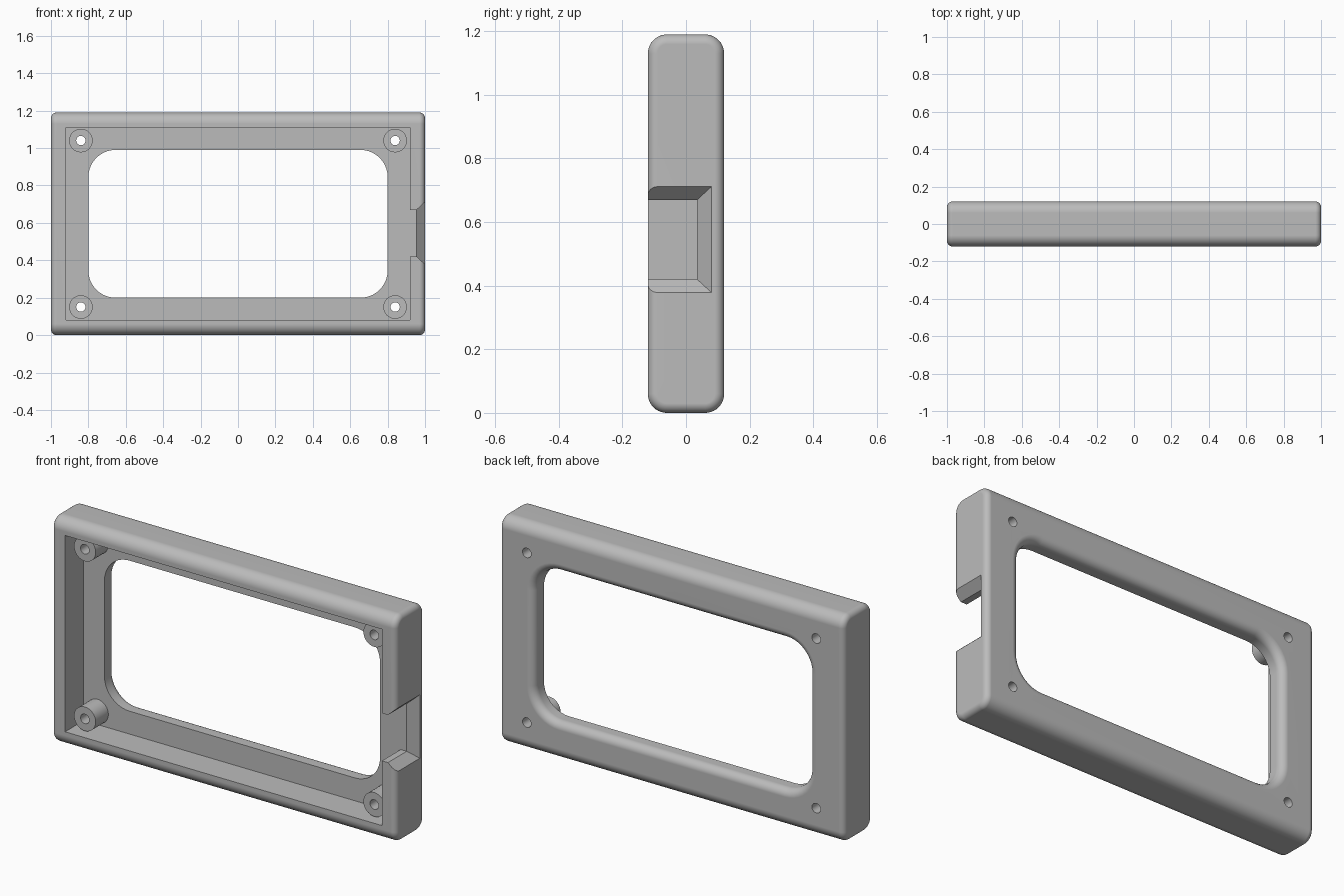
import bpy, bmesh, math
from mathutils import Vector

if "Cube" in bpy.data.objects:
    bpy.data.objects.remove(bpy.data.objects["Cube"], do_unlink=True)

MID = 0.595          # height of the frame's centre
HALF_DEPTH = 0.12
FLOOR = 0.035        # y of the recess floor

grey = bpy.data.materials.new("plain grey")
grey.use_nodes = True
grey.diffuse_color = (0.5, 0.5, 0.5, 1)
grey.node_tree.nodes["Principled BSDF"].inputs["Base Color"].default_value = (0.5, 0.5, 0.5, 1)


def rounded_rect(w, h, r, steps=10):
    """Outline of a rectangle with half sizes w, h and corner radius r."""
    if r <= 0:
        return [(w, h), (-w, h), (-w, -h), (w, -h)]
    pts = []
    for q, (sx, sy) in enumerate([(1, 1), (-1, 1), (-1, -1), (1, -1)]):
        for i in range(steps + 1):
            a = math.pi / 2 * (q + i / steps)
            pts.append((sx * (w - r) + r * math.cos(a), sy * (h - r) + r * math.sin(a)))
    return pts


def loft(name, rings):
    """Skin a closed solid over rings with equal point counts."""
    bm = bmesh.new()
    loops = [[bm.verts.new(p) for p in ring] for ring in rings]
    n = len(loops[0])
    for a, b in zip(loops, loops[1:]):
        for i in range(n):
            j = (i + 1) % n
            bm.faces.new((a[i], a[j], b[j], b[i]))
    bm.faces.new(loops[0])
    bm.faces.new(loops[-1])
    bmesh.ops.recalc_face_normals(bm, faces=bm.faces)
    mesh = bpy.data.meshes.new(name)
    bm.to_mesh(mesh)
    bm.free()
    mesh.materials.append(grey)
    obj = bpy.data.objects.new(name, mesh)
    bpy.context.collection.objects.link(obj)
    return obj


def along_y(y, w, h, r, x=0, z=MID, steps=10):
    return [Vector((x + u, y, z + v)) for u, v in rounded_rect(w, h, r, steps)]


def along_x(x, w, h, r, y=0, z=MID):
    return [Vector((x, y + u, z + v)) for u, v in rounded_rect(w, h, r)]


def cylinder(name, x, z, radius, y0, y1):
    return loft(name, [along_y(y, radius, radius, radius, x, z, 8) for y in (y0, y1)])


def combine(target, tool, operation):
    tool.hide_render = True
    mod = target.modifiers.new(tool.name, "BOOLEAN")
    mod.operation, mod.solver, mod.object = operation, "EXACT", tool
    bpy.ops.object.select_all(action="DESELECT")
    bpy.context.view_layer.objects.active = target
    target.select_set(True)
    bpy.ops.object.modifier_apply(modifier=mod.name)
    bpy.data.objects.remove(tool, do_unlink=True)


# Body: rounded bar section with softly rounded ends
END = 0.03
quarter = [math.pi / 2 * i / 6 for i in range(7)]
ends = [(1 - END + END * math.sin(a), END * (1 - math.cos(a))) for a in quarter]
stations = [(-x, d) for x, d in reversed(ends)] + ends
frame = loft("bezel_frame", [along_x(x, HALF_DEPTH - d, MID - d, 0.06 - d) for x, d in stations])

# Recess open to the front
combine(frame, loft("recess_cutter", [along_y(y, 0.92, 0.515, 0) for y in (-0.3, FLOOR)]),
        "DIFFERENCE")

# Window with a rounded back lip
LIP = 0.04
lip = [(HALF_DEPTH - LIP + LIP * math.sin(a), LIP * (1 - math.cos(a))) for a in quarter]
cuts = [(-0.3, 0)] + lip + [(0.2, LIP)]
combine(frame, loft("window_cutter", [along_y(y, 0.8 + d, 0.395 + d, 0.145 + d) for y, d in cuts]),
        "DIFFERENCE")

# Flared cable notch in the left side wall
notch = []
for x, flare in ((0.9, 0), (0.955, 0), (1.055, 0.1)):
    back = FLOOR + flare
    notch.append(along_x(x, (back + 0.3) / 2, 0.125 + 0.92 * flare, 0, (back - 0.3) / 2, 0.545))
combine(frame, loft("notch_cutter", notch), "DIFFERENCE")

# Corner standoffs with screw holes right through
for sx in (-1, 1):
    for sz in (-1, 1):
        x, z = sx * 0.84, MID + sz * 0.445
        combine(frame, cylinder("standoff", x, z, 0.063, -0.07, FLOOR + 0.03), "UNION")
        combine(frame, cylinder("screw_hole", x, z, 0.025, -0.2, 0.2), "DIFFERENCE")

# Smooth the fillets, keep crisp edges and flat faces
bpy.ops.object.select_all(action="DESELECT")
bpy.context.view_layer.objects.active = frame
frame.select_set(True)
bpy.ops.object.shade_smooth_by_angle(angle=math.radians(30))
weighted = frame.modifiers.new("even_normals", "WEIGHTED_NORMAL")
weighted.keep_sharp = True
